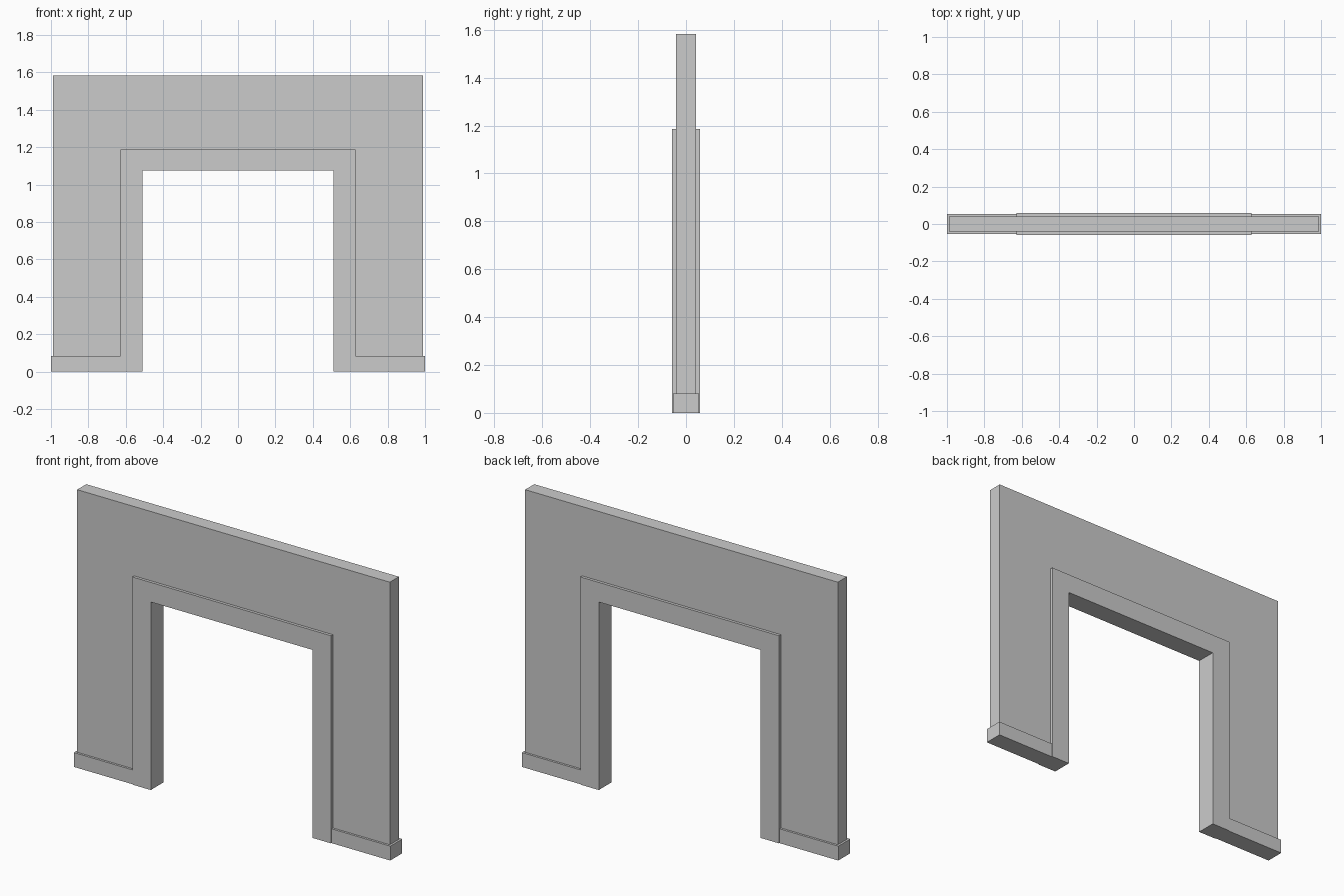
import bpy
import bmesh

if "Cube" in bpy.data.objects:
    bpy.data.objects.remove(bpy.data.objects["Cube"])


def add_object(name, bm):
    bmesh.ops.recalc_face_normals(bm, faces=bm.faces[:])
    mesh = bpy.data.meshes.new(name)
    bm.to_mesh(mesh)
    bm.free()
    obj = bpy.data.objects.new(name, mesh)
    bpy.context.collection.objects.link(obj)
    return obj


def arch(name, outer, top, inner, opening_top, depth, bottom=0.0):
    """Upside-down U profile in the xz plane, extruded to +-depth in y."""
    half = [(inner, bottom), (outer, bottom), (outer, top), (inner, opening_top)]
    bm = bmesh.new()
    right = [bm.verts.new((x, -depth, z)) for x, z in half]
    left = [bm.verts.new((-x, -depth, z)) for x, z in half]
    # single U-shaped outline face
    face = bm.faces.new([right[0], right[1], right[2], left[2],
                         left[1], left[0], left[3], right[3]])
    result = bmesh.ops.extrude_face_region(bm, geom=[face], use_keep_orig=True)
    moved = [g for g in result["geom"] if isinstance(g, bmesh.types.BMVert)]
    bmesh.ops.translate(bm, verts=moved, vec=(0, 2 * depth, 0))
    return add_object(name, bm)


def box(name, x0, x1, depth, z0, z1):
    bm = bmesh.new()
    bmesh.ops.create_cube(bm, size=1)
    bmesh.ops.scale(bm, verts=bm.verts[:], vec=(x1 - x0, 2 * depth, z1 - z0))
    bmesh.ops.translate(bm, verts=bm.verts[:],
                        vec=((x0 + x1) / 2, 0, (z0 + z1) / 2))
    return add_object(name, bm)


# Wall panel, its edges tucked inside the frame and baseboards
arch("wall", 0.988, 1.582, 0.57, 1.13, 0.041, bottom=0.04)

# Raised trim lining the doorway
arch("door_frame", 0.628, 1.186, 0.511, 1.074, 0.0575)

# Baseboards wrapping the foot of each wall leg
box("baseboard_right", 0.628, 1.0, 0.0535, 0, 0.082)
box("baseboard_left", -1.0, -0.628, 0.0535, 0, 0.082)
